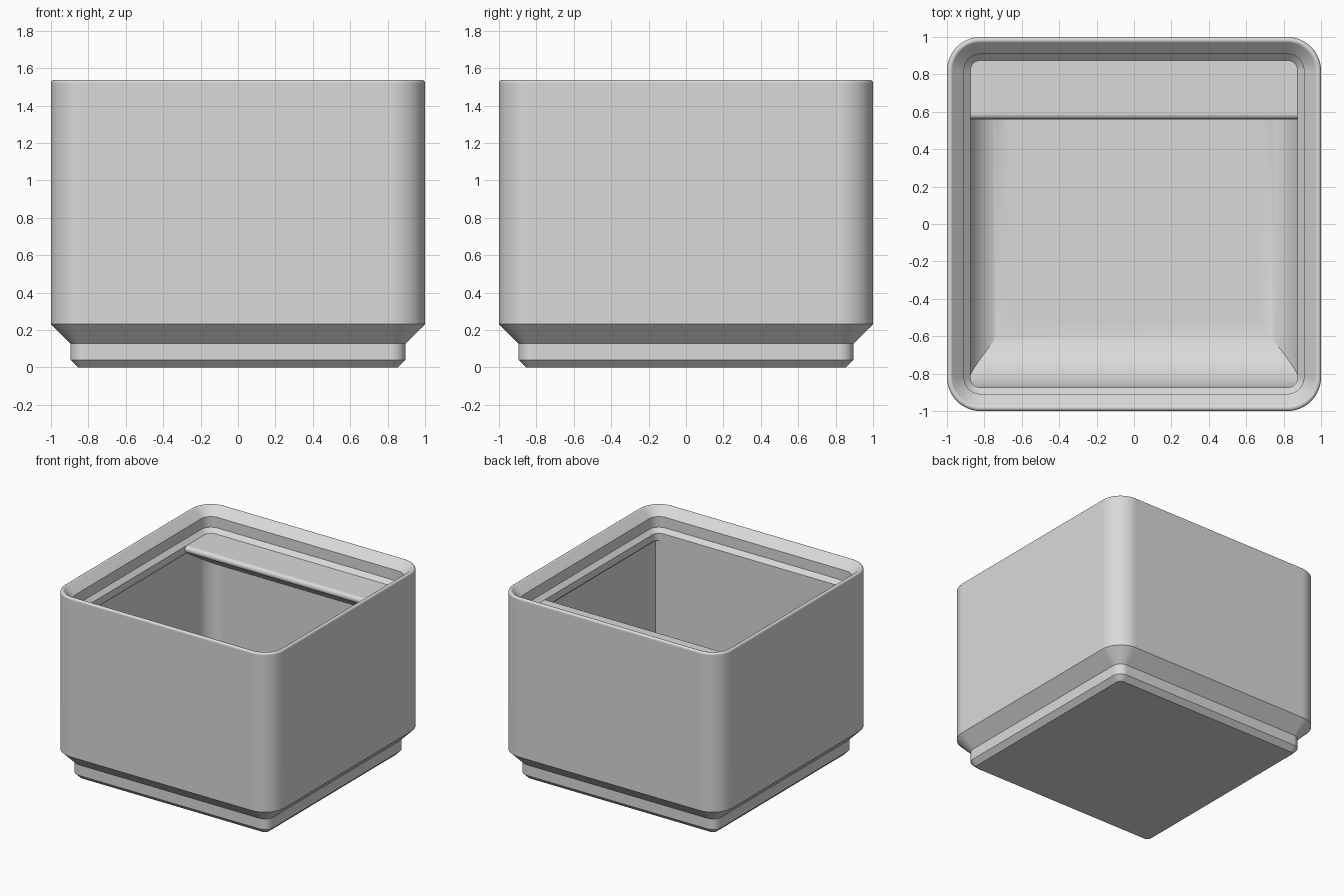
import bpy, bmesh, math

if "Cube" in bpy.data.objects:
    bpy.data.objects.remove(bpy.data.objects["Cube"])

SEG = 12                      # segments per rounded corner
WALL = 0.89                   # half width of the cavity
LIP = 0.875                   # half width of the lip opening
FLOOR, SHELF = 0.10, 1.349    # cavity floor and tab top heights

grey = bpy.data.materials.new("light_grey")
grey.diffuse_color = (0.7, 0.7, 0.7, 1)
grey.use_nodes = True
grey.node_tree.nodes["Principled BSDF"].inputs["Base Color"].default_value = grey.diffuse_color


def ring(bm, z, hx, y0, y1, r_front, r_back):
    """Rounded rectangle loop, counter-clockwise from the right front corner."""
    verts = []
    corners = [(1, y0, 1, r_front, -90), (1, y1, -1, r_back, 0),
               (-1, y1, -1, r_back, 90), (-1, y0, 1, r_front, 180)]
    for sx, y, sy, r, start in corners:
        cx, cy = sx * (hx - r), y + sy * r
        for i in range(SEG + 1):
            a = math.radians(start + 90 * i / SEG)
            verts.append(bm.verts.new((cx + r * math.cos(a), cy + r * math.sin(a), z)))
    return verts


def finish(bm, name):
    bmesh.ops.remove_doubles(bm, verts=bm.verts, dist=1e-5)
    bmesh.ops.dissolve_degenerate(bm, edges=bm.edges, dist=1e-5)
    bmesh.ops.recalc_face_normals(bm, faces=bm.faces)
    me = bpy.data.meshes.new(name)
    bm.to_mesh(me)
    bm.free()
    me.materials.append(grey)
    ob = bpy.data.objects.new(name, me)
    bpy.context.collection.objects.link(ob)
    bpy.ops.object.select_all(action='DESELECT')
    ob.select_set(True)
    bpy.context.view_layer.objects.active = ob
    bpy.ops.object.shade_smooth_by_angle(angle=math.radians(25))
    mod = ob.modifiers.new("clean_shading", 'WEIGHTED_NORMAL')
    mod.keep_sharp = True
    return ob


# Bin body: stepped foot, straight wall and rounded rim, as (half width, z)
outline = [(0.855, 0), (0.895, 0.04), (0.895, 0.127), (1.0, 0.232)]
rim_r = 0.017
rim_z = 1.561 - 2.414 * rim_r
for i in range(7):
    a = math.radians(135 * i / 6)
    outline.append((1 - rim_r + rim_r * math.cos(a), rim_z + rim_r * math.sin(a)))
# Stacking lip on the inside
outline += [(0.9085, 1.470), (0.9085, 1.383), (LIP, SHELF), (LIP, 1.291)]

bm = bmesh.new()
rings = []
for h, z in outline:
    r = 0.18 - (1 - h)
    rings.append(ring(bm, z, h, -h, h, r, r))

# Cavity: front scoop, rounded floor edges, rounded back corners
SCOOP, FILLET, CORNER = 0.35, 0.22, 0.135


def inset(radius, z):
    """Horizontal distance from the wall of a quarter-round at height z."""
    d = max(radius - z, 0)
    return radius - math.sqrt(max(radius * radius - d * d, 0))


rings.append(ring(bm, 1.291 - (WALL - LIP), WALL, -LIP, WALL, 0, CORNER))
STEPS = 20
for i in range(STEPS + 1):
    z = SCOOP * (1 - math.sin(math.pi / 2 * i / STEPS))
    s, f = inset(FILLET, z), inset(SCOOP, z)
    rings.append(ring(bm, FLOOR + z, WALL - s, f - LIP, WALL - s, 0, max(CORNER - s, 0)))

for a, b in zip(rings, rings[1:]):
    n = len(a)
    for i in range(n):
        j = (i + 1) % n
        bm.faces.new((a[i], a[j], b[j], b[i]))
bm.faces.new(rings[0][::-1])
bm.faces.new(rings[-1])
finish(bm, "bin_body")

# Label tab: flat shelf with a rounded nose and a sloping underside
NOSE, nose_r, back, slope = 0.56, 0.028, 0.90, 33
profile = [(back, SHELF)]
for i in range(9):
    a = math.radians(90 + (180 - slope) * i / 8)
    profile.append((NOSE + nose_r + nose_r * math.cos(a),
                    SHELF - nose_r + nose_r * math.sin(a)))
y, z = profile[-1]
profile.append((back, z - (back - y) * math.tan(math.radians(slope))))

bm = bmesh.new()
left = [bm.verts.new((-0.90, y, z)) for y, z in profile]
right = [bm.verts.new((0.90, y, z)) for y, z in profile]
n = len(profile)
for i in range(n):
    j = (i + 1) % n
    bm.faces.new((left[i], left[j], right[j], right[i]))
bm.faces.new(left)
bm.faces.new(right)
finish(bm, "label_tab")
